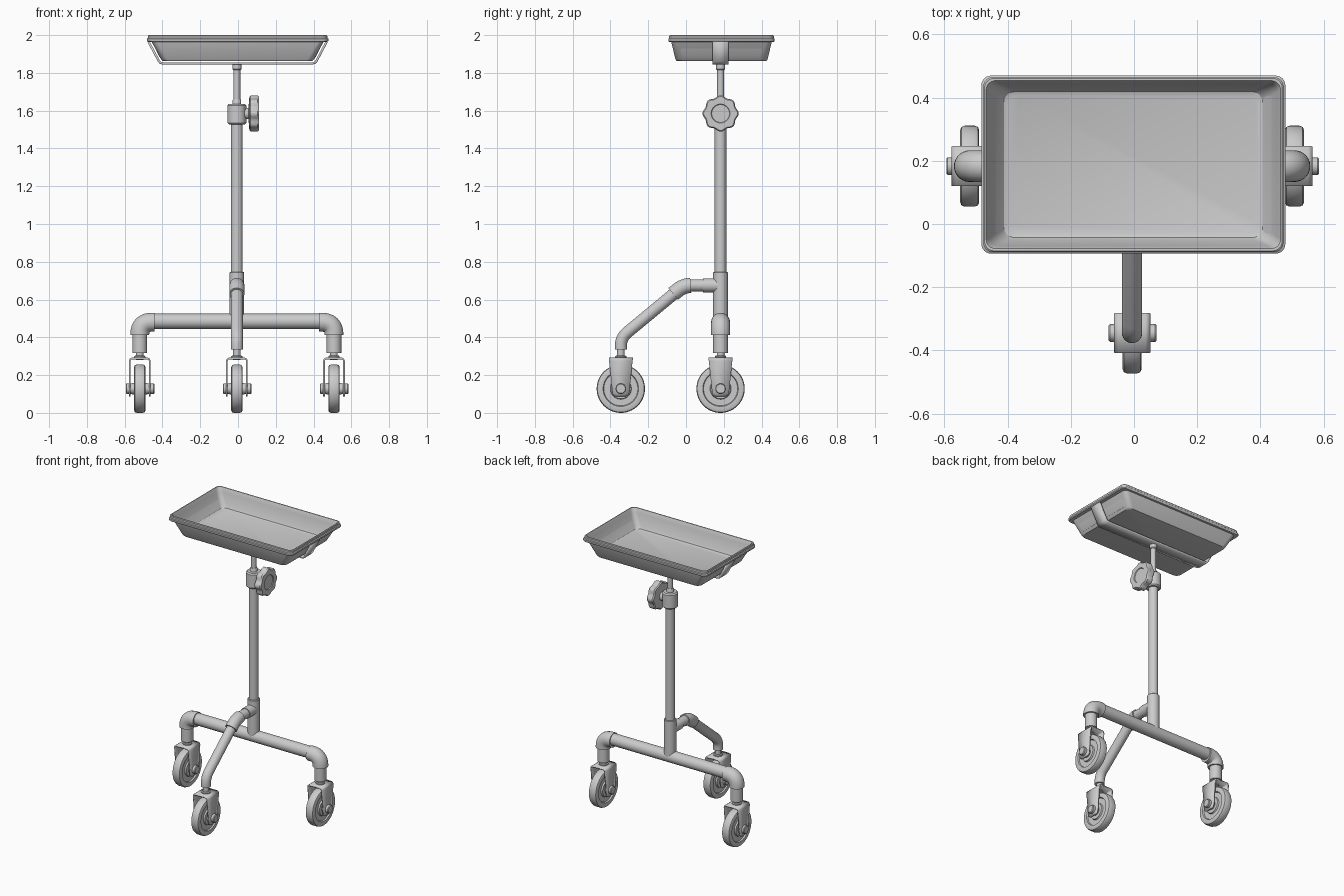
import bpy, bmesh, math
from mathutils import Vector

if "Cube" in bpy.data.objects:
    bpy.data.objects.remove(bpy.data.objects["Cube"])

X0, YC, YF = -0.006, 0.183, -0.345      # column x, column y, front caster y

metal = bpy.data.materials.new("grey metal")
metal.diffuse_color = (0.6, 0.6, 0.6, 1)
metal.use_nodes = True
metal.node_tree.nodes["Principled BSDF"].inputs["Base Color"].default_value = metal.diffuse_color


def finish(bm, name, angle=35):
    bmesh.ops.recalc_face_normals(bm, faces=bm.faces)
    me = bpy.data.meshes.new(name)
    bm.to_mesh(me)
    bm.free()
    ob = bpy.data.objects.new(name, me)
    bpy.context.collection.objects.link(ob)
    me.materials.append(metal)
    bpy.ops.object.select_all(action='DESELECT')
    ob.select_set(True)
    bpy.context.view_layer.objects.active = ob
    bpy.ops.object.shade_smooth_by_angle(angle=math.radians(angle))
    return ob


def skin(name, rings, angle=35):
    """Bridge closed rings of points and cap both ends."""
    bm = bmesh.new()
    vs = [[bm.verts.new(p) for p in r] for r in rings]
    n = len(vs[0])
    for a, b in zip(vs, vs[1:]):
        for i in range(n):
            j = (i + 1) % n
            bm.faces.new((a[i], a[j], b[j], b[i]))
    bm.faces.new(vs[0][::-1])
    bm.faces.new(vs[-1])
    return finish(bm, name, angle)


def lathe(name, profile, origin, axis='z', n=40, lobes=0, depth=0):
    """Turn (radius, height) pairs about z or x, optionally with a lobed rim."""
    o, rings = Vector(origin), []
    for r, h in profile:
        ring = []
        for i in range(n):
            t = 2 * math.pi * i / n
            k = r * (1 + depth * math.cos(lobes * t)) if r > 0.06 else r
            c, s = k * math.cos(t), k * math.sin(t)
            ring.append(o + (Vector((c, s, h)) if axis == 'z' else Vector((h, c, s))))
        rings.append(ring)
    return skin(name, rings)


def rounded(pts, d, steps=8):
    """Round the inner corners of a path, starting d before each corner."""
    pts = [Vector(p) for p in pts]
    out = [pts[0]]
    for a, b, c in zip(pts, pts[1:], pts[2:]):
        p, q = b + (a - b).normalized() * d, b + (c - b).normalized() * d
        for i in range(steps + 1):
            t = i / steps
            out.append(p * (1 - t) ** 2 + b * 2 * t * (1 - t) + q * t * t)
    return out + [pts[-1]]


def tube(name, pts, r, normal, n=28):
    """Round tube along a path that lies in the plane of the given normal."""
    nrm, rings = Vector(normal), []
    for i, p in enumerate(pts):
        t = (pts[min(i + 1, len(pts) - 1)] - pts[max(i - 1, 0)]).normalized()
        u = t.cross(nrm)
        rings.append([p + r * (math.cos(2 * math.pi * k / n) * u +
                               math.sin(2 * math.pi * k / n) * nrm) for k in range(n)])
    return skin(name, rings)


def band(name, half, x, y, thick):
    """Bent sheet metal, mirrored in x, from (x, z, half width) points."""
    path = [(-a, z, w) for a, z, w in half] + list(reversed(half))
    bm = bmesh.new()
    rows = [[bm.verts.new((x + a, y + s * w, z)) for s in (-1, 1)] for a, z, w in path]
    for a, b in zip(rows, rows[1:]):
        bm.faces.new((a[0], a[1], b[1], b[0]))
    ob = finish(bm, name, 40)
    m = ob.modifiers.new("thickness", 'SOLIDIFY')
    m.thickness, m.offset = thick, 0
    return ob


def rrect(hx, hy, r, z, cx, cy, seg=6):
    pts = []
    for q, (sx, sy) in enumerate(((1, 1), (-1, 1), (-1, -1), (1, -1))):
        for i in range(seg + 1):
            t = math.pi / 2 * (q + i / seg)
            pts.append((cx + sx * (hx - r) + r * math.cos(t),
                        cy + sy * (hy - r) + r * math.sin(t), z))
    return pts


# tray: outer wall, rolled rim, inner wall, floor
tray = [(.385, .228, .03, 1.862), (.397, .238, .035, 1.864), (.405, .244, .035, 1.872),
        (.455, .266, .03, 1.964), (.476, .279, .03, 1.965), (.481, .2815, .03, 1.97),
        (.481, .2815, .03, 1.98), (.475, .277, .03, 1.984), (.475, .277, .03, 1.996),
        (.471, .273, .03, 2.0), (.466, .266, .03, 2.0), (.463, .263, .03, 1.995),
        (.456, .258, .03, 1.97), (.418, .238, .035, 1.892), (.410, .231, .035, 1.880),
        (.397, .220, .035, 1.875)]
skin("tray", [rrect(*s, -.002, .188) for s in tray], 32)
# strap under the tray
band("tray_strap", [(.472, 1.966, .042), (.418, 1.864, .042), (.410, 1.854, .042),
                    (.395, 1.850, .042)], -.002, YC, .012)

# column
lathe("tray_socket", [(.02, 1.815), (.024, 1.82), (.024, 1.85)], (X0, YC, 0))
lathe("height_rod", [(.018, 1.5), (.018, 1.85)], (X0, YC, 0))
lathe("rod_nut", [(.023, 1.62), (.023, 1.655), (.02, 1.66)], (X0, YC, 0))
lathe("clamp", [(.042, 1.528), (.05, 1.536), (.05, 1.627), (.042, 1.635)], (X0, YC, 0))
lathe("column", [(.031, .6), (.031, 1.54)], (X0, YC, 0))
lathe("column_sleeve", [(.039, .485), (.039, .743), (.036, .746)], (X0, YC, 0))

# clamp knob
lathe("knob_spindle", [(.03, .03), (.03, .075)], (X0, YC, 1.585), 'x')
lathe("knob", [(.04, .062), (.084, .066), (.091, .073), (.091, .109), (.085, .117),
               (.05, .117), (.047, .112)], (X0, YC, 1.585), 'x', 96, 8, .055)

# rear crossbar with elbows and legs
tube("crossbar", [Vector((X0 - .46, YC, .485)), Vector((X0 + .46, YC, .485))], .04, (0, 1, 0))
for s, side in ((-1, "left"), (1, "right")):
    wx = X0 + s * .514
    path = rounded([(X0 + s * .435, YC, .48), (wx, YC, .48), (wx, YC, .413)], .064)
    tube(side + "_elbow", path, .05, (0, 1, 0))
    lathe(side + "_leg", [(.039, .317), (.039, .45)], (wx, YC, 0))

# front leg
path = rounded([(X0, YC, .675), (X0, -.01, .675), (X0, YF, .398), (X0, YF, .335)], .045)
tube("front_leg", path, .032, (1, 0, 0))
tube("front_leg_elbow", rounded([(X0, .025, .675), (X0, -.015, .672), (X0, -.068, .63)], .035),
     .04, (1, 0, 0))
tube("front_leg_socket", [Vector((X0, YC, .675)), Vector((X0, .09, .675))], .037, (1, 0, 0))

# casters
for name, x, y, top in (("left", X0 - .514, YC, .33), ("right", X0 + .514, YC, .33),
                        ("front", X0, YF, .35)):
    lathe(name + "_stem", [(.02, .28), (.02, top)], (x, y, 0), n=24)
    lathe(name + "_stem_washer", [(.03, .29), (.03, .299), (.025, .303)], (x, y, 0), n=24)
    band(name + "_fork", [(.053, .087, .026), (.053, .092, .038), (.053, .103, .044),
                          (.053, .13, .047), (.053, .275, .062), (.050, .284, .0635),
                          (.042, .288, .0635)], x, y, .009)
    lathe(name + "_wheel", [(.03, -.04), (.03, -.03), (.053, -.03), (.056, -.02),
                            (.09, -.02), (.094, -.029), (.115, -.03), (.124, -.026),
                            (.128, -.016), (.128, .016), (.124, .026), (.115, .03),
                            (.094, .029), (.09, .02), (.056, .02), (.053, .03),
                            (.03, .03), (.03, .04)], (x, y, .128), 'x', 56)
    lathe(name + "_axle", [(.024, -.074), (.028, -.07), (.028, .073), (.024, .078)],
          (x, y, .128), 'x', 24)
